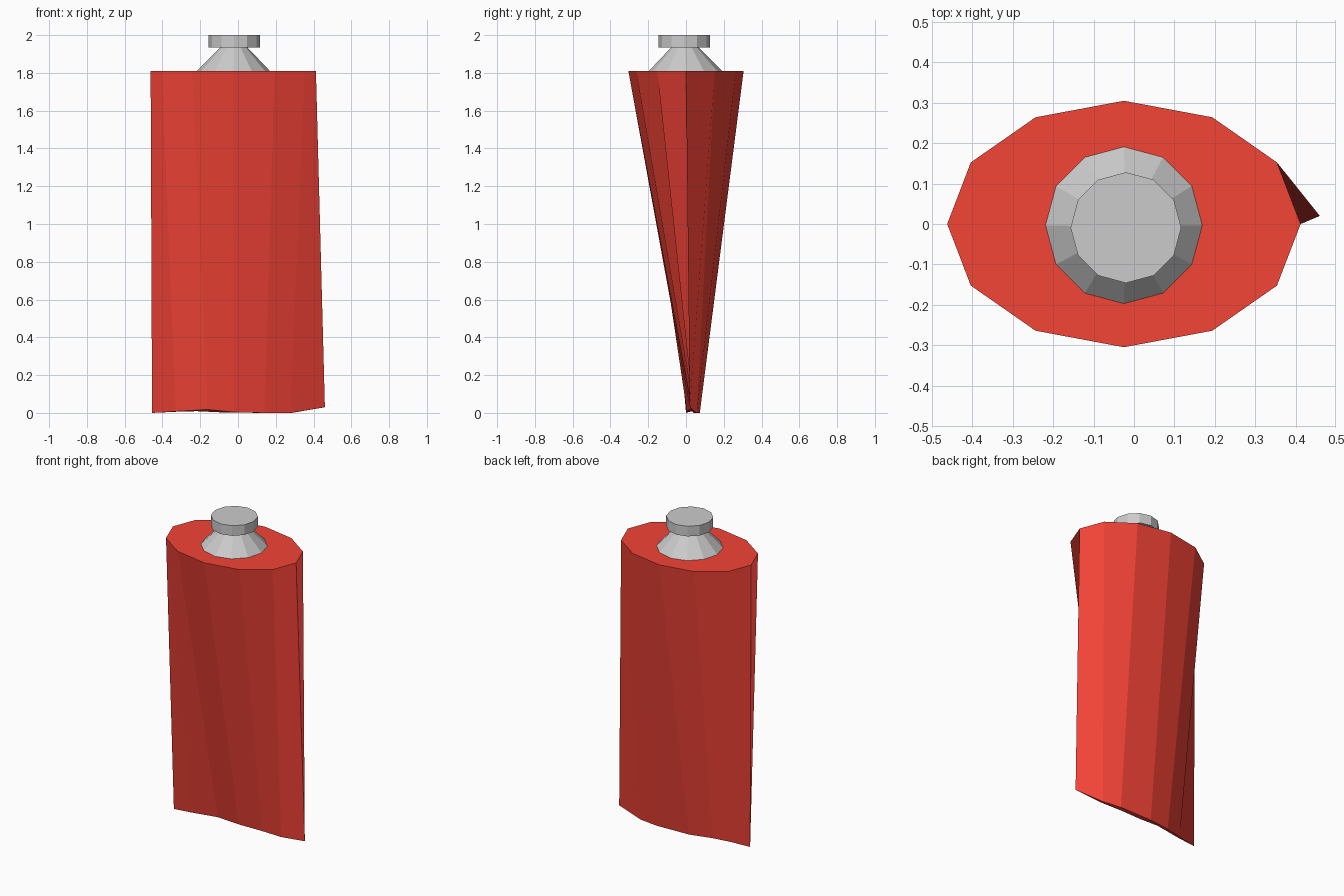
import bpy, bmesh
from math import cos, sin, pi

if "Cube" in bpy.data.objects:
    bpy.data.objects.remove(bpy.data.objects["Cube"])

SIDES = 12


def ring(cx, cy, z, rx, ry):
    return [(cx + rx * cos(2 * pi * i / SIDES), cy + ry * sin(2 * pi * i / SIDES), z)
            for i in range(SIDES)]


def loft(name, lower, upper, bottom_faces=None, color=None):
    """Join two 12-point rings with side faces and close both ends."""
    bm = bmesh.new()
    a = [bm.verts.new(p) for p in lower]
    b = [bm.verts.new(p) for p in upper]
    for i in range(SIDES):
        j = (i + 1) % SIDES
        bm.faces.new((a[i], a[j], b[j], b[i]))
    bm.faces.new(b)
    for f in bottom_faces or [range(SIDES)]:
        bm.faces.new([a[i] for i in f])
    bmesh.ops.recalc_face_normals(bm, faces=bm.faces)
    me = bpy.data.meshes.new(name)
    bm.to_mesh(me)
    bm.free()
    ob = bpy.data.objects.new(name, me)
    bpy.context.collection.objects.link(ob)
    if color:
        mat = bpy.data.materials.new(name + "_red")
        mat.diffuse_color = color
        mat.use_nodes = True
        mat.node_tree.nodes["Principled BSDF"].inputs["Base Color"].default_value = mat.diffuse_color
        me.materials.append(mat)
    return ob


# Tube body: oval end narrowing to a wavy, pinched crimp
right, left = (0.46, 0.02, 0.03), (-0.455, 0.0, 0.0)
back = [(0.284, 0.057, 0), (0.16, 0.073, 0), (-0.07, 0.068, 0.002),
        (-0.22, 0.042, 0.009), (-0.33, 0.02, 0.006)]
front = [(-0.33, 0.005, 0.008), (-0.16, 0.022, 0.018), (-0.02, 0.035, 0.004),
         (0.14, 0.045, 0), (0.278, 0.041, 0)]
crimp = [right] + back + [left] + front
strips = [(0, 1, 11)] + [(i, i + 1, 11 - i, 12 - i) for i in range(1, 5)] + [(5, 6, 7)]
loft("tube_body", crimp, ring(-0.025, 0, 1.81, 0.4375, 0.305),
     strips, (0.905, 0.056, 0.037, 1))

# Conical shoulder under the cap
loft("shoulder", ring(-0.025, -0.003, 1.81, 0.194, 0.194),
     ring(-0.022, -0.006, 1.937, 0.07, 0.07))

# Screw cap
loft("cap", ring(-0.02, -0.009, 1.935, 0.137, 0.137),
     ring(-0.02, -0.009, 2.0, 0.137, 0.137))
